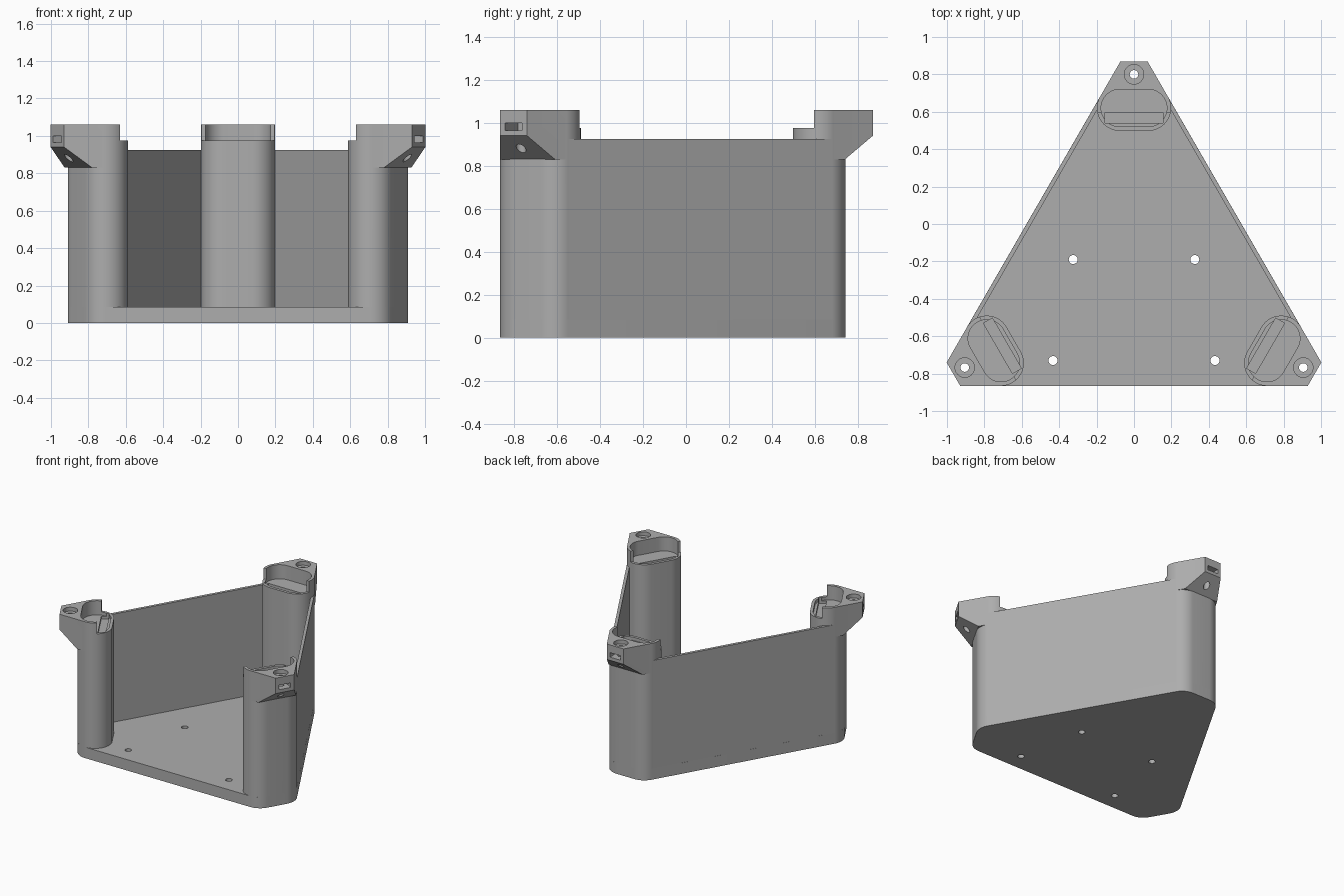
import bpy, bmesh, math
from mathutils import Vector

if "Cube" in bpy.data.objects:
    bpy.data.objects.remove(bpy.data.objects["Cube"])

CY = -0.245            # y of the triangle's centre
U, V, R = 0.865, 0.076, 0.122   # corner oval: distance out, half length, radius
INR = 0.62             # centre to side faces

grey = bpy.data.materials.new("grey plastic")
grey.diffuse_color = (0.42, 0.42, 0.42, 1)
grey.use_nodes = True
grey.node_tree.nodes["Principled BSDF"].inputs["Base Color"].default_value = grey.diffuse_color


def prism(name, outline, z0, z1, keep_above=None):
    """Extrude an xy outline from z0 to z1, optionally trimmed by a plane."""
    bm = bmesh.new()
    face = bm.faces.new([bm.verts.new((x, y, z0)) for x, y in outline])
    up = bmesh.ops.extrude_face_region(bm, geom=[face])["geom"]
    bmesh.ops.translate(bm, vec=(0, 0, z1 - z0),
                        verts=[g for g in up if isinstance(g, bmesh.types.BMVert)])
    if keep_above:
        geom = bm.verts[:] + bm.edges[:] + bm.faces[:]
        cut = bmesh.ops.bisect_plane(bm, geom=geom, plane_co=keep_above[0],
                                     plane_no=keep_above[1], clear_inner=True)["geom_cut"]
        bmesh.ops.contextual_create(bm, geom=[g for g in cut if isinstance(g, bmesh.types.BMEdge)])
    bmesh.ops.recalc_face_normals(bm, faces=bm.faces[:])
    mesh = bpy.data.meshes.new(name)
    bm.to_mesh(mesh)
    bm.free()
    mesh.materials.append(grey)
    ob = bpy.data.objects.new(name, mesh)
    bpy.context.collection.objects.link(ob)
    return ob


def arc(x, y, r, a0, a1, n=20):
    return [(x + r * math.cos(math.radians(a0 + (a1 - a0) * i / n)),
             y + r * math.sin(math.radians(a0 + (a1 - a0) * i / n))) for i in range(n + 1)]


def circle(x, y, r):
    return arc(x, y, r, 0, 360, 32)[:-1]


def oval(r):
    return arc(V, U, r, -90, 90, 24) + arc(-V, U, r, 90, 270, 24)


def box(x0, x1, y0, y1):
    return [(x0, y0), (x1, y0), (x1, y1), (x0, y1)]


def boolean(ob, other, op):
    """Apply a boolean and remove the tool object."""
    mod = ob.modifiers.new("bool", 'BOOLEAN')
    mod.operation, mod.solver, mod.object = op, 'EXACT', other
    bpy.context.view_layer.objects.active = ob
    bpy.ops.object.modifier_apply(modifier=mod.name)
    bpy.data.objects.remove(other)


def smooth(ob):
    bpy.ops.object.select_all(action='DESELECT')
    ob.select_set(True)
    bpy.context.view_layer.objects.active = ob
    bpy.ops.object.shade_smooth_by_angle(angle=math.radians(25))


# Base plate: triangle with doubly rounded corners
outline = []
for k in range(3):
    t = math.radians(120 * k)
    for x, y in arc(V, U, R, 30, 90, 12) + arc(-V, U, R, 90, 150, 12):
        outline.append((x * math.cos(t) - y * math.sin(t), x * math.sin(t) + y * math.cos(t)))
base = prism("base_plate", outline, 0, 0.085)
base.location.y = CY
bpy.context.view_layer.update()
# Screw holes in the base
for x, y in [(0.325, -0.19), (-0.325, -0.19), (0.433, -0.73), (-0.433, -0.73)]:
    boolean(base, prism("hole", circle(x, y, 0.024), -0.1, 0.2), 'DIFFERENCE')
smooth(base)

# Side walls, the front stays open
half = U * math.cos(math.radians(30)) - V * 0.5
for name, turn in (("right_wall", 120), ("left_wall", -120)):
    wall = prism(name, box(-half, half, -INR, -INR + 0.022), 0.085, 0.925)
    wall.location.y = CY
    wall.rotation_euler.z = math.radians(turn)

# Corner post with an oval socket
post = prism("corner_post", oval(R), 0.085, 1.06)
# Overhanging screw bracket with a sloped underside
tip = 1.115
side = lambda u: (INR - 0.5 * u) / math.cos(math.radians(30))
tangent = U + R / 2
pts = [(side(tip), tip), (side(tangent), tangent), (0.17, U)]
slope = Vector((0, 0.11, 0.13))
bracket = prism("bracket", pts + [(-x, y) for x, y in reversed(pts)], 0.83, 1.06,
                ((0, tip, 0.94), (0, -slope.y, slope.z)))
boolean(post, bracket, 'UNION')
cuts = [
    (oval(0.1), 0.95, 1.2),                              # socket
    (box(-0.3, 0.3, 0.6, 0.84), 0.975, 1.2),             # lowered inner rim
    (box(-0.155, 0.155, 0.785, 0.84), 0.93, 1.0),        # deeper inner half of the socket
    (circle(0, 1.045, 0.052), 1.03, 1.2),                # screw head recess
    (circle(0, 1.045, 0.023), 0.7, 1.2),                 # screw hole
    (box(-0.045, 0.045, 0.995, 1.3), 0.965, 1.0),        # nut slot
]
for shape, z0, z1 in cuts:
    boolean(post, prism("cutter", shape, z0, z1), 'DIFFERENCE')
smooth(post)
post.location.y = CY
post.name = "back_post"
for name, turn in (("left_front_post", 120), ("right_front_post", -120)):
    copy = post.copy()
    copy.name = name
    copy.rotation_euler.z = math.radians(turn)
    bpy.context.collection.objects.link(copy)
